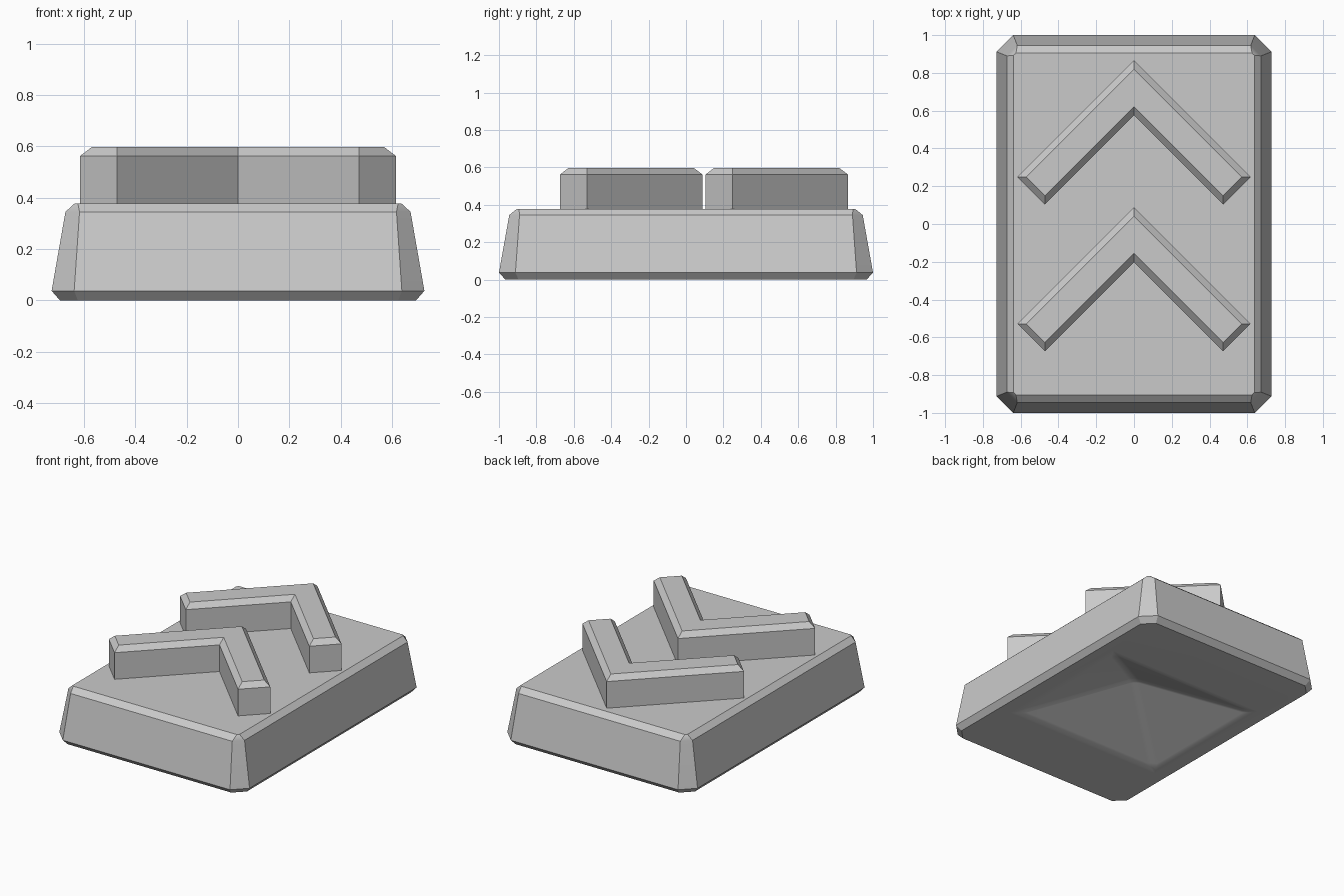
import bpy
import bmesh
import math

cube = bpy.data.objects.get("Cube")
if cube:
    bpy.data.objects.remove(cube, do_unlink=True)

GREY = (0.59, 0.59, 0.59, 1.0)
grey = bpy.data.materials.new("plain_grey")
grey.use_nodes = True
grey.diffuse_color = GREY
grey.node_tree.nodes["Principled BSDF"].inputs["Base Color"].default_value = GREY


def ring(bm, points, z):
    return [bm.verts.new((x, y, z)) for x, y in points]


def bridge(bm, lower, upper):
    n = len(lower)
    for i in range(n):
        j = (i + 1) % n
        bm.faces.new((lower[i], lower[j], upper[j], upper[i]))


def finish(bm, name):
    bmesh.ops.recalc_face_normals(bm, faces=bm.faces[:])
    mesh = bpy.data.meshes.new(name)
    bm.to_mesh(mesh)
    bm.free()
    mesh.materials.append(grey)
    obj = bpy.data.objects.new(name, mesh)
    bpy.context.collection.objects.link(obj)
    return obj


def cut_rectangle(hx, hy, cut):
    """Rectangle outline with its four corners cut off, anticlockwise."""
    a, b = hx - cut, hy - cut
    return [(hx, -b), (hx, b), (a, hy), (-a, hy),
            (-hx, b), (-hx, -b), (-a, -hy), (a, -hy)]


# Base block: stacked outlines (half width, half depth, corner cut, height)
bm = bmesh.new()
levels = [(0.695, 0.965, 0.07, 0), (0.727, 1.0, 0.088, 0.037),
          (0.673, 0.945, 0.055, 0.345), (0.637, 0.905, 0.012, 0.378)]
rings = [ring(bm, cut_rectangle(hx, hy, cut), z) for hx, hy, cut, z in levels]
for lower, upper in zip(rings, rings[1:]):
    bridge(bm, lower, upper)
bm.faces.new(rings[-1])

# Underside: flat rim around a shallow pyramid hollow
hx, hy = 0.58, 0.49
rim = ring(bm, [(hx, hy), (-hx, hy), (-hx, -hy), (hx, -hy)], 0)
apex = bm.verts.new((0, 0, 0.25))
outer = rings[0]
soft_edges = []
for i in range(4):
    j = (i + 1) % 4
    a, b, c = (outer[(2 * i + k) % 8] for k in (1, 2, 3))
    bm.faces.new((a, b, rim[i]))
    bm.faces.new((b, c, rim[j], rim[i]))
    bm.faces.new((rim[i], rim[j], apex))
for i in range(4):
    soft_edges.append(bm.edges.get((rim[i], rim[(i + 1) % 4])))
    soft_edges.append(bm.edges.get((rim[i], apex)))
bmesh.ops.recalc_face_normals(bm, faces=bm.faces[:])
bmesh.ops.bevel(bm, geom=soft_edges, offset=0.03, segments=3,
                profile=0.5, affect='EDGES')
base = finish(bm, "base_block")
bpy.ops.object.select_all(action='DESELECT')
base.select_set(True)
bpy.context.view_layer.objects.active = base
bpy.ops.object.shade_smooth_by_angle(angle=math.radians(30))
weighted = base.modifiers.new("even_shading", 'WEIGHTED_NORMAL')
weighted.keep_sharp = True


# Raised chevrons with a chamfered top rim
def chevron(name, tip_y):
    bm = bmesh.new()

    def outline(inset):
        half = [(0, -inset), (0.617 - inset, -0.617),
                (0.472, -0.762 + inset), (0, -0.29 + inset)]
        mirrored = [(-x, y) for x, y in half[2:0:-1]]
        return [(x, y + tip_y) for x, y in half + mirrored]

    bottom = ring(bm, outline(0), 0.37)
    shoulder = ring(bm, outline(0), 0.562)
    top = ring(bm, outline(0.046), 0.597)
    bridge(bm, bottom, shoulder)
    bridge(bm, shoulder, top)
    # Each cap is split along the mirror line into two arms
    for cap in (bottom, top):
        bm.faces.new(cap[:4])
        bm.faces.new([cap[3], cap[4], cap[5], cap[0]])
    bmesh.ops.dissolve_limit(bm, angle_limit=0.01, verts=bm.verts[:],
                             edges=bm.edges[:])
    return finish(bm, name)


chevron("back_chevron", 0.866)
chevron("front_chevron", 0.088)
